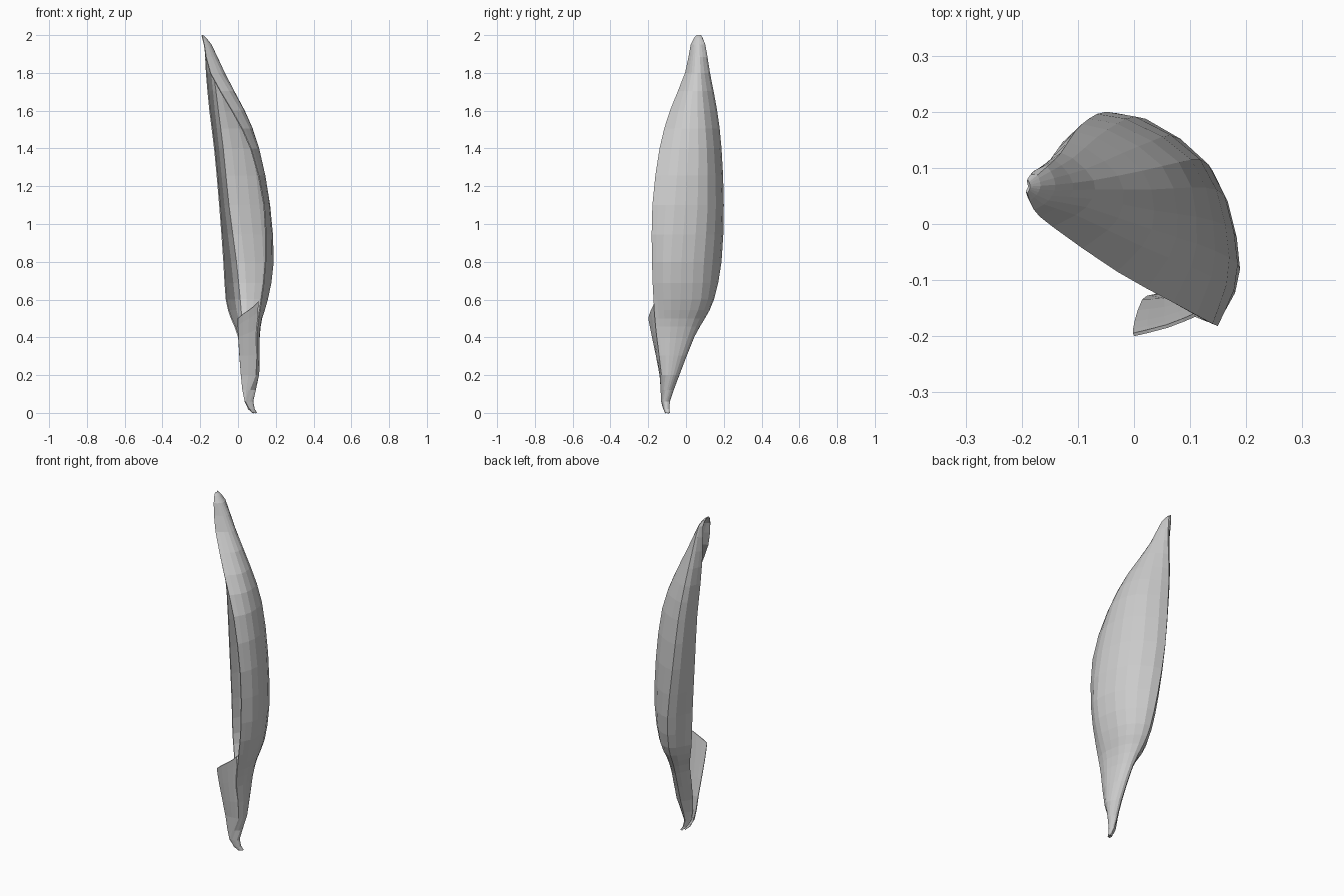
import bpy

# Leaf cross-sections: z, then (x, y) from right rim, around the back, to left rim
LEAF = [
    (0.00, .085, -.110, .095, -.105, .100, -.095, .095, -.085, .085, -.085),
    (0.06, .040, -.130, .075, -.120, .080, -.100, .065, -.085, .040, -.105),
    (0.20, .095, -.130, .112, -.095, .100, -.055, .060, -.035, .020, -.095),
    (0.40, .100, -.155, .115, -.085, .090, .010, .040, .043, .000, -.040),
    (0.50, .110, -.165, .128, -.080, .098, .045, .020, .100, -.038, .015),
    (0.60, .125, -.172, .158, -.080, .120, .080, .010, .148, -.065, .040),
    (0.80, .147, -.180, .189, -.080, .140, .095, -.010, .188, -.078, .050),
    (1.10, .140, -.178, .170, -.060, .118, .115, -.050, .200, -.100, .060),
    (1.40, .070, -.140, .112, -.035, .080, .110, -.080, .188, -.127, .075),
    (1.60, -.030, -.085, .032, -.010, .015, .095, -.105, .165, -.152, .080),
    (1.80, -.145, -.005, -.085, .030, -.072, .078, -.130, .127, -.170, .085),
    (1.95, -.178, .025, -.152, .042, -.140, .070, -.155, .102, -.178, .095),
    (2.00, -.190, .055, -.187, .060, -.185, .067, -.187, .075, -.190, .080),
]
# Sheath flap: z, outer edge, middle, seam on the leaf's right rim
FLAP = [
    (0.00, .082, -.112, .083, -.111, .085, -.110),
    (0.06, .035, -.130, .038, -.132, .040, -.130),
    (0.20, .015, -.140, .055, -.138, .095, -.130),
    (0.40, .002, -.180, .055, -.170, .100, -.155),
    (0.50, .000, -.200, .060, -.185, .110, -.165),
]


def catmull(pts, n):
    """Smooth open curve through tuples of any size, n steps per span."""
    out = []
    for i in range(len(pts) - 1):
        a, b = pts[max(i - 1, 0)], pts[i]
        c, d = pts[i + 1], pts[min(i + 2, len(pts) - 1)]
        for k in range(n):
            t = k / n
            out.append(tuple(
                q + .5 * t * (r - p + t * (2*p - 5*q + 4*r - s + t * (3*(q - r) + s - p)))
                for p, q, r, s in zip(a, b, c, d)))
    return out + [pts[-1]]


def shell(name, rows, steps, around, slant=0.0):
    """Loft a thin sheet through the cross-sections."""
    grid = []
    for row in catmull(rows, steps):
        z, xy = row[0], row[1:]
        sec = catmull([(xy[j], xy[j + 1]) for j in range(0, len(xy), 2)], around)
        lift = slant * max(0, (z - .3) / .2)
        grid.append([(x, y, z + lift * j / (len(sec) - 1))
                     for j, (x, y) in enumerate(sec)])
    w = len(grid[0])
    faces = [(i*w + j, i*w + j + 1, (i+1)*w + j + 1, (i+1)*w + j)
             for i in range(len(grid) - 1) for j in range(w - 1)]
    me = bpy.data.meshes.new(name)
    me.from_pydata([p for r in grid for p in r], [], faces)
    ob = bpy.data.objects.new(name, me)
    bpy.context.collection.objects.link(ob)
    mod = ob.modifiers.new("thickness", 'SOLIDIFY')
    mod.thickness = .006
    mod.offset = -1
    return ob


# Boat-shaped leaf blade narrowing into its stalk
shell("leaf_blade", LEAF, 2, 3)

# Sheath flap wrapping the front of the stalk, with a slanted top edge
shell("stalk_flap", FLAP, 2, 2, slant=.09)
